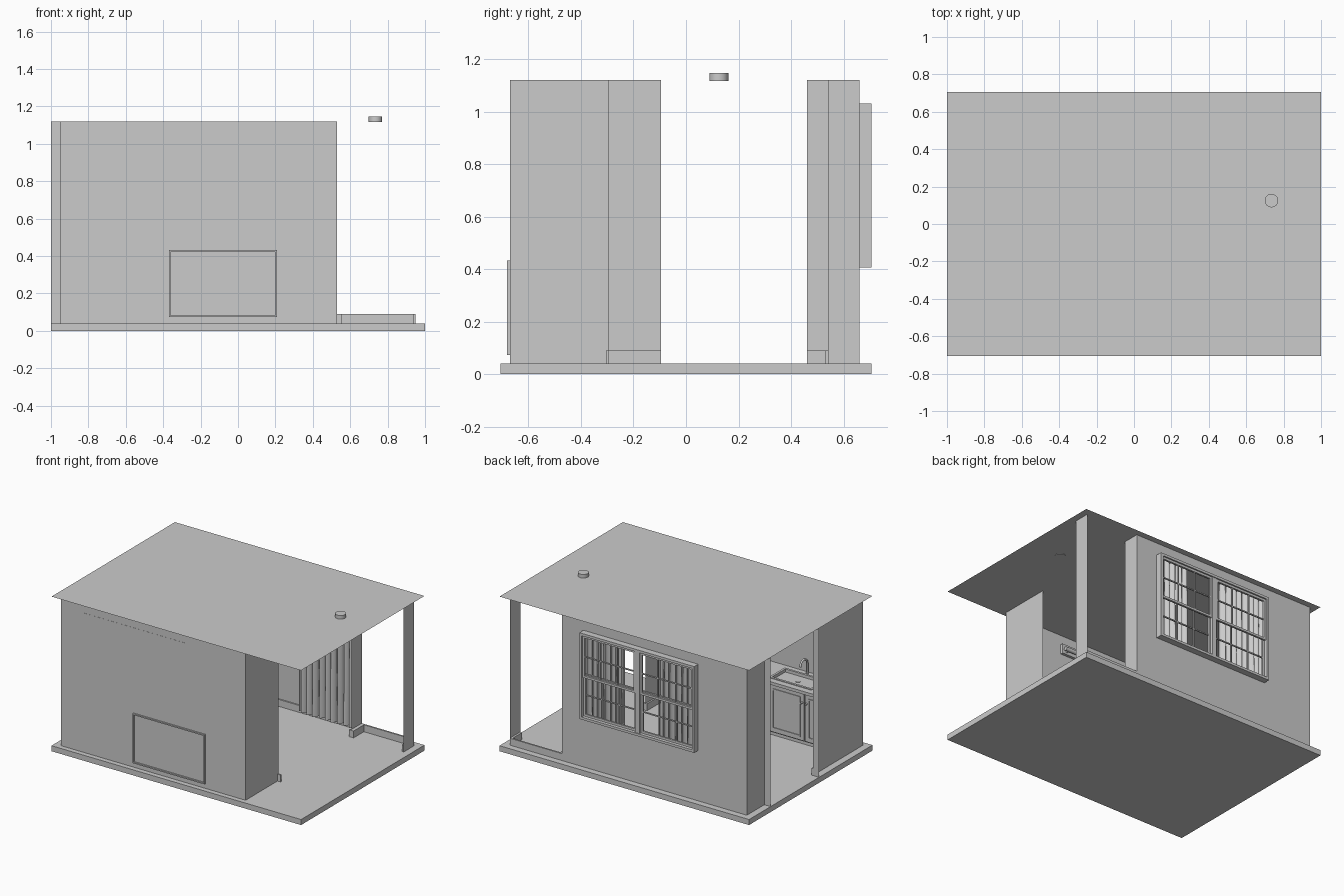
import bpy, bmesh, math

if "Cube" in bpy.data.objects:
    bpy.data.objects.remove(bpy.data.objects["Cube"])

F, H = 0.04, 1.12          # floor level, ceiling level
L, R = -0.95, 0.53         # inner room left / right
FY, BY = -0.67, 0.66       # front / back wall


def mesh_obj(name, verts, faces, smooth=False):
    me = bpy.data.meshes.new(name)
    me.from_pydata(verts, [], faces)
    me.update()
    ob = bpy.data.objects.new(name, me)
    bpy.context.collection.objects.link(ob)
    if smooth:
        me.polygons.foreach_set("use_smooth", [True] * len(me.polygons))
    return ob


def box(name, x0, x1, y0, y1, z0, z1):
    v = [(x, y, z) for x in (x0, x1) for y in (y0, y1) for z in (z0, z1)]
    f = [(0, 1, 3, 2), (4, 6, 7, 5), (0, 4, 5, 1), (2, 3, 7, 6), (0, 2, 6, 4), (1, 5, 7, 3)]
    return mesh_obj(name, v, f)


def wall_x(name, x, y0, y1, z0=F, z1=H):
    return mesh_obj(name, [(x, y0, z0), (x, y1, z0), (x, y1, z1), (x, y0, z1)], [(0, 1, 2, 3)])


def wall_y(name, y, x0, x1, z0=F, z1=H):
    return mesh_obj(name, [(x0, y, z0), (x1, y, z0), (x1, y, z1), (x0, y, z1)], [(0, 1, 2, 3)])


def cyl(name, loc, r, h, axis='Z', n=32):
    rot = {'Z': (0, 0, 0), 'X': (0, math.pi / 2, 0), 'Y': (math.pi / 2, 0, 0)}[axis]
    bpy.ops.mesh.primitive_cylinder_add(vertices=n, radius=r, depth=h, location=loc, rotation=rot)
    ob = bpy.context.object
    ob.name = name
    bpy.ops.object.shade_smooth_by_angle()
    return ob


def frame(name, x0, x1, y0, y1, z0, z1, t):
    box(name + "_left", x0, x0 + t, y0, y1, z0, z1)
    box(name + "_right", x1 - t, x1, y0, y1, z0, z1)
    box(name + "_bottom", x0 + t, x1 - t, y0, y1, z0, z0 + t)
    box(name + "_top", x0 + t, x1 - t, y0, y1, z1 - t, z1)


# floor slab and paper-thin ceiling
box("floor_slab", -1, 1, -0.706, 0.706, 0, F)
mesh_obj("ceiling", [(-1, -.706, H), (1, -.706, H), (1, .706, H), (-1, .706, H)], [(0, 3, 2, 1)])

# thin room walls, with openings at the left and right
wall_y("front_wall", FY, L, R)
wall_x("front_return_wall", R, FY, -0.295)
wall_x("left_wall_front", L, FY, -0.095)
wall_x("left_wall_back", L, 0.46, BY)
wall_y("left_jamb_front", -0.095, -1, L)
wall_y("left_jamb_back", 0.46, -1, L)
wall_x("alcove_jamb", R, 0.54, BY)
wall_x("right_post", 0.95, 0.54, BY)

# back wall around the window hole
WX0, WX1, WZ0, WZ1 = -0.56, 0.36, 0.405, 1.03
wall_y("back_wall_left", BY, L, WX0)
wall_y("back_wall_right", BY, WX1, R)
wall_y("back_wall_below_window", BY, WX0, WX1, F, WZ0)
wall_y("back_wall_above_window", BY, WX0, WX1, WZ1, H)

# baseboards
B = 0.09
for n, (x0, x1, y0, y1) in enumerate([
        (L, R, BY - .01, BY), (R, R + .025, .54, BY), (R, .95, BY - .012, BY),
        (.935, .95, .54, BY), (L, L + .012, .46, BY), (L, L + .012, FY, -.095),
        (R - .012, R, FY, -.295), (R - .012, R + .025, -.305, -.293), (.21, R, FY, FY + .01),
        (R - .012, R + .025, .53, .542)]):
    box(f"baseboard_{n}", x0, x1, y0, y1, F, B)

# double window: outer casing, mullion, rails, glazing bars
frame("window_casing", WX0, WX1, BY, 0.706, WZ0, WZ1, 0.018)
cx, cz = (WX0 + WX1) / 2, (WZ0 + WZ1) / 2
box("window_mullion", cx - .018, cx + .018, BY, .7, WZ0 + .018, WZ1 - .018)
for side, x0, x1 in (("left", WX0 + .018, cx - .018), ("right", cx + .018, WX1 - .018)):
    for lvl, z0, z1, y in (("lower", WZ0 + .018, cz + .012, .67), ("upper", cz - .012, WZ1 - .018, .683)):
        nm = f"sash_{side}_{lvl}"
        frame(nm, x0, x1, y, y + .013, z0, z1, .016)
        for i in (1, 2):
            x = x0 + (x1 - x0) * i / 3
            box(f"{nm}_bar_{i}", x - .004, x + .004, y + .002, y + .011, z0 + .016, z1 - .016)
        z = (z0 + z1) / 2
        box(nm + "_cross_bar", x0 + .016, x1 - .016, y + .002, y + .011, z - .004, z + .004)


# pleated curtains and their rod
def curtain(name, x0, x1, folds):
    n = folds * 10
    v, f = [], []
    levels = [(.075, 1.0), (.4, .85), (.75, .75), (1.06, .6)]
    for z, amp in levels:
        for i in range(n + 1):
            t = i / n
            y = .605 + amp * .024 * math.sin(t * folds * 2 * math.pi) + .006 * math.sin(t * 17)
            v.append((x0 + (x1 - x0) * t + .006 * math.sin(t * folds * 4 * math.pi + 1), y, z))
    for k in range(len(levels) - 1):
        for i in range(n):
            a = k * (n + 1) + i
            f.append((a, a + 1, a + n + 2, a + n + 1))
    mesh_obj(name, v, f, True)


curtain("curtain_right", 0.06, 0.50, 9)
curtain("curtain_left", -0.70, -0.22, 10)
cyl("curtain_rod", (-.1, .605, 1.065), .008, 1.24, 'X', 16)

# kitchen cabinets; the right carcass pokes through the front wall as a thin frame
KY = -0.42
box("cabinet_body", -.945, .205, FY + .003, KY - .012, .075, .43)
box("cabinet_plinth", -.945, .205, FY + .003, KY - .04, F, .075)
frame("cabinet_back_frame", -.37, .208, -.681, FY, .073, .432, .009)
for i in range(4):
    x0 = -.94 + i * .286
    box(f"cabinet_door_{i}", x0 + .004, x0 + .282, KY - .012, KY, .085, .425)
    frame(f"cabinet_door_trim_{i}", x0 + .03, x0 + .256, KY, KY + .005, .11, .4, .01)
    cyl(f"cabinet_knob_{i}", (x0 + (.268 if i % 2 == 0 else .018), KY + .008, .36), .007, .016, 'Y', 16)

# counter top built around the sink
SX0, SX1, SY0, SY1 = -.68, -.36, -.62, -.46
CT = .452
box("counter_left", L, SX0, FY, KY + .015, .43, CT)
box("counter_right", SX1, .215, FY, KY + .015, .43, CT)
box("counter_front", SX0, SX1, SY1, KY + .015, .43, CT)
box("counter_rear", SX0, SX1, FY, SY0, .43, CT)
frame("counter_end_lip", .213, .222, FY, KY + .015, .43, CT + .004, .004)
box("sink_floor", SX0, SX1, SY0, SY1, .431, .435)
for nm, a in (("left", (SX0 - .01, SX0 + .006, SY0 - .01, SY1 + .01)),
              ("right", (SX1 - .006, SX1 + .01, SY0 - .01, SY1 + .01)),
              ("front", (SX0, SX1, SY1 - .006, SY1 + .01)),
              ("rear", (SX0, SX1, SY0 - .01, SY0 + .006))):
    box("sink_rim_" + nm, *a, .435, CT + .005)
cyl("sink_drain", (-.52, -.54, .437), .016, .004)

# bent faucet
cu = bpy.data.curves.new("faucet", 'CURVE')
cu.dimensions = '3D'
cu.bevel_depth = .007
cu.use_fill_caps = True
sp = cu.splines.new('POLY')
pts = [(0, .45)] + [(.04 - .04 * math.cos(a * math.pi / 8), .53 + .04 * math.sin(a * math.pi / 8)) for a in range(9)]
sp.points.add(len(pts) - 1)
for p, (d, z) in zip(sp.points, pts):
    p.co = (-.52, -.645 + d, z, 1)
bpy.context.collection.objects.link(bpy.data.objects.new("faucet", cu))

# long wall light above the counter
box("wall_light_plate", -.775, .065, FY - .001, FY + .02, .98, 1.05)
cyl("wall_light_tube", (-.355, -.62, 1.0), .014, .84, 'X', 20)
for i, x in enumerate((-.74, .03)):
    cyl(f"wall_light_arm_{i}", (x, -.637, 1.0), .008, .04, 'Y', 16)

# recessed ceiling lamp
cyl("ceiling_lamp", (.735, .125, 1.131), .036, .03)
